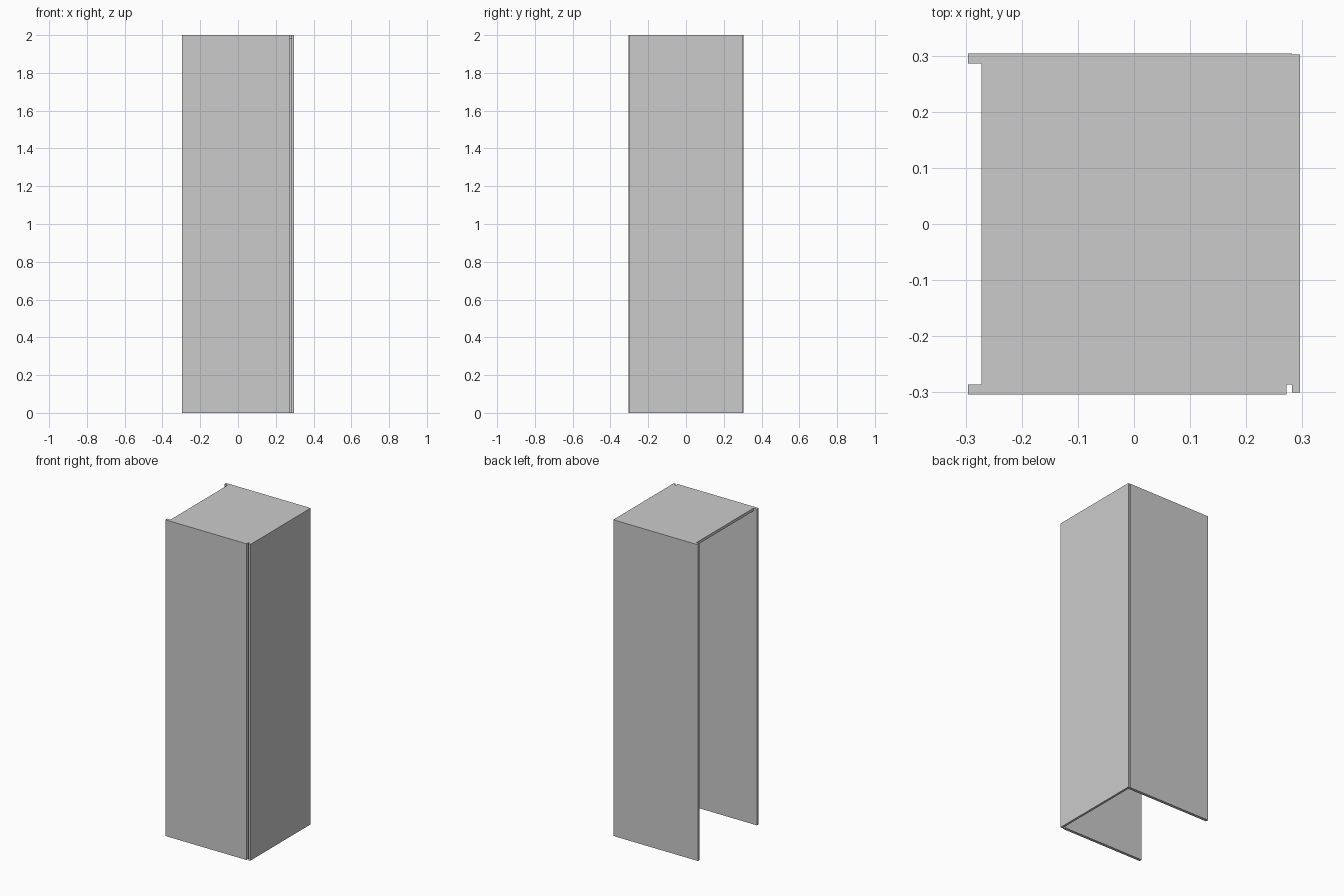
import bpy

if "Cube" in bpy.data.objects:
    bpy.data.objects.remove(bpy.data.objects["Cube"])

H = 2.0


def panel(name, x, y, z):
    """Box spanning the given (min, max) ranges."""
    bpy.ops.mesh.primitive_cube_add(size=1, location=[sum(r) / 2 for r in (x, y, z)])
    ob = bpy.context.object
    ob.name = name
    ob.scale = [r[1] - r[0] for r in (x, y, z)]
    bpy.ops.object.transform_apply(location=False, rotation=False, scale=True)
    return ob


# Side walls: a board with a thin outer sheet (front one stops short, leaving a gap)
for name, s, x_end in (("front_wall", -1, 0.272), ("back_wall", 1, 0.282)):
    x = (-0.296, x_end)
    for part, a, b in (("board", 0.286, 0.301), ("sheet", 0.301, 0.304)):
        panel(f"{name}_{part}", x, tuple(sorted((s * a, s * b))), (0, H))

# End wall: board with a thin outer sheet
panel("end_wall_board", (0.282, 0.293), (-0.300, 0.302), (0, H))
panel("end_wall_sheet", (0.293, 0.296), (-0.300, 0.302), (0, H))

# Top board, set back from the open side
panel("top_board", (-0.272, 0.282), (-0.286, 0.286), (H - 0.018, H))
